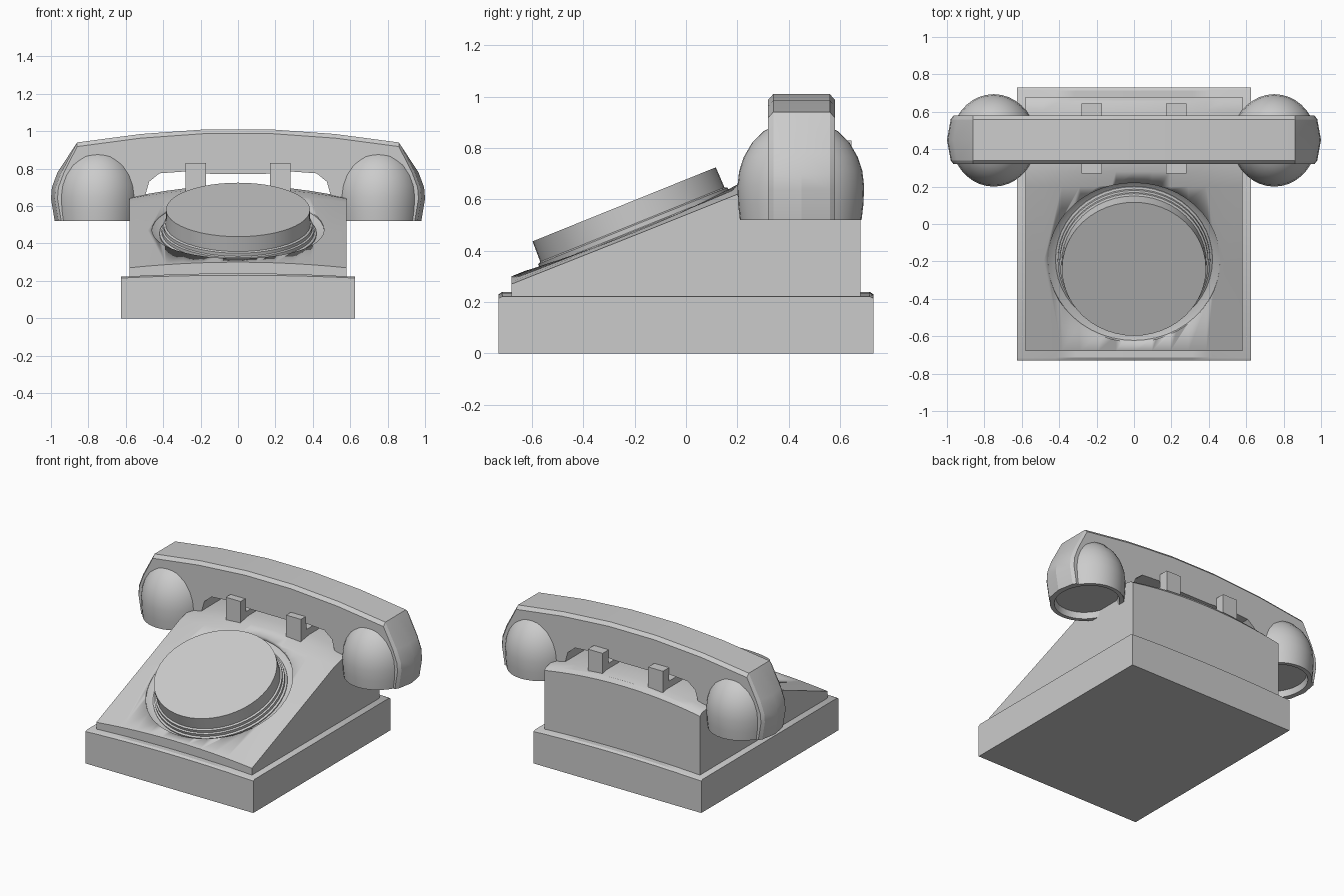
import bpy, bmesh, math
from mathutils import Matrix, Vector

if "Cube" in bpy.data.objects:
    bpy.data.objects.remove(bpy.data.objects["Cube"])


def finish(name, bm, smooth=30):
    bmesh.ops.recalc_face_normals(bm, faces=bm.faces)
    me = bpy.data.meshes.new(name)
    bm.to_mesh(me)
    bm.free()
    ob = bpy.data.objects.new(name, me)
    bpy.context.collection.objects.link(ob)
    bpy.context.view_layer.objects.active = ob
    for o in bpy.context.selected_objects:
        o.select_set(False)
    ob.select_set(True)
    if smooth:
        bpy.ops.object.shade_smooth_by_angle(angle=math.radians(smooth))
    return ob


def crowned_block(name, hx, profile, bottom, n=12):
    """Block whose top arches across x; profile rows are (y, edge z, centre z)."""
    bm = bmesh.new()
    rows = []
    for y, ze, zc in profile:
        row = []
        for i in range(n + 1):
            t = 2 * i / n - 1
            row.append(bm.verts.new((hx * t, y, ze + (zc - ze) * (1 - t * t))))
        rows.append(row)
    for a, b in zip(rows, rows[1:]):
        for i in range(n):
            bm.faces.new((a[i], a[i + 1], b[i + 1], b[i]))
    ext = bmesh.ops.extrude_face_region(bm, geom=bm.faces[:])
    for v in ext["geom"]:
        if isinstance(v, bmesh.types.BMVert):
            v.co.z = bottom
    return finish(name, bm)


def lathe(name, profile, matrix, steps=40):
    bm = bmesh.new()
    vs = [bm.verts.new((r, 0, z)) for r, z in profile]
    es = [bm.edges.new(p) for p in zip(vs, vs[1:])]
    bmesh.ops.spin(bm, geom=vs + es, cent=(0, 0, 0), axis=(0, 0, 1),
                   angle=math.tau, steps=steps)
    bmesh.ops.remove_doubles(bm, verts=bm.verts, dist=1e-5)
    bm.transform(matrix)
    return finish(name, bm)


def box(name, lo, hi):
    lo, hi = Vector(lo), Vector(hi)
    bm = bmesh.new()
    bmesh.ops.create_cube(bm, size=1, matrix=Matrix.Translation((lo + hi) / 2)
                          @ Matrix.Diagonal((hi - lo).to_4d()))
    return finish(name, bm, 0)


# Base plinth with a slightly arched top
crowned_block("base", 0.625, [(-0.73, 0.215, 0.23), (-0.715, 0.222, 0.24),
                              (0.715, 0.222, 0.24), (0.73, 0.215, 0.23)], 0)

# Sloping housing
body = crowned_block("housing", 0.58, [
    (-0.68, 0.27, 0.30), (-0.2, 0.46, 0.495), (0.2, 0.62, 0.66),
    (0.28, 0.64, 0.695), (0.36, 0.645, 0.71), (0.61, 0.645, 0.71),
    (0.66, 0.635, 0.695), (0.68, 0.62, 0.67)], 0.2)

# Round dial well cut into the slope
tilt = Matrix.Translation((0, -0.207, 0.497)) @ Matrix.Rotation(math.radians(22), 4, "X")
well = lathe("dial_well_cutter", [(0, 0.15), (0.46, 0.15), (0.46, -0.03),
                                  (0.415, -0.055), (0, -0.055)], tilt, 48)
well.hide_render = True
well.hide_viewport = True
cut = body.modifiers.new("well", "BOOLEAN")
cut.operation = "DIFFERENCE"
cut.solver = "EXACT"
cut.object = well

# Dial disc on its stepped collar
lathe("dial", [(0, 0.09), (0.385, 0.09), (0.387, 0.005), (0.398, 0.0),
               (0.398, -0.018), (0.408, -0.022), (0.408, -0.04),
               (0.42, -0.045), (0.42, -0.065), (0, -0.065)], tilt, 48)

# Cradle: two saddles, each with a front and a rear prong
for side, x in (("left", -0.225), ("right", 0.225)):
    a, b = x - 0.055, x + 0.055
    box(f"cradle_front_{side}", (a, 0.27, 0.63), (b, 0.33, 0.83))
    box(f"cradle_rear_{side}", (a, 0.58, 0.63), (b, 0.645, 0.83))
    box(f"cradle_bar_{side}", (a, 0.32, 0.63), (b, 0.59, 0.74))

# Handset grip: mirrored outline swept through y, ends rounded in plan
half = [(0.17, 1.01), (0.52, 0.985), (0.86, 0.94), (0.965, 0.78), (0.995, 0.7),
        (1.0, 0.64), (0.98, 0.52), (0.95, 0.52), (0.94, 0.57), (0.56, 0.57),
        (0.54, 0.645), (0.495, 0.66), (0.475, 0.73), (0.42, 0.775),
        (0.28, 0.785), (0.12, 0.77)]
outline = half + [(-x, z) for x, z in reversed(half)]
bm = bmesh.new()
layers = []
for y, inset, drop in ((0.32, 0.035, 0.022), (0.34, 0.02, 0), (0.45, 0, 0),
                       (0.56, 0.02, 0), (0.58, 0.035, 0.022)):
    layer = []
    for x, z in outline:
        dx = math.copysign(inset, x) if abs(x) > 0.9 else 0
        layer.append(bm.verts.new((x - dx, y, z - (drop if z > 0.9 else 0))))
    layers.append(layer)
n = len(outline)
for a, b in zip(layers, layers[1:]):
    for i in range(n):
        j = (i + 1) % n
        bm.faces.new((a[i], a[j], b[j], b[i]))
bm.faces.new(layers[0])
bm.faces.new(layers[-1])
finish("handset_grip", bm, 20)

# Domed ear and mouth cups, hollow underneath
for side, x in (("left", -0.75), ("right", 0.75)):
    lathe(f"handset_cup_{side}",
          [(0, 0.56), (0.2, 0.56), (0.21, 0.52), (0.237, 0.52), (0.244, 0.58),
           (0.247, 0.65), (0.24, 0.71), (0.222, 0.765), (0.19, 0.82),
           (0.145, 0.865), (0.08, 0.9), (0, 0.91)],
          Matrix.Translation((x, 0.447, 0)) @ Matrix.Diagonal((0.92, 1, 1, 1)), 36)
